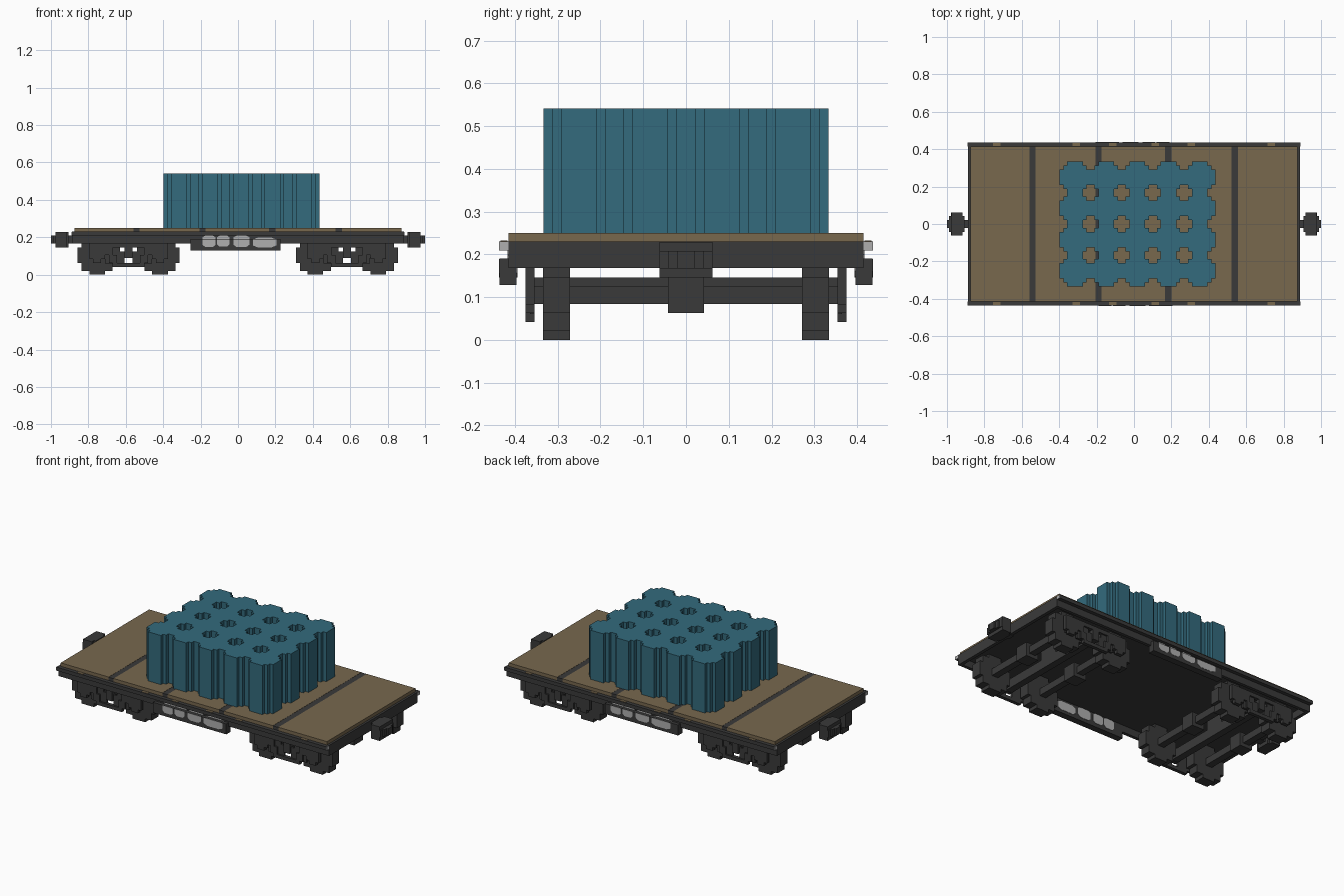
import bpy, bmesh, math
from mathutils import Vector

if "Cube" in bpy.data.objects:
    bpy.data.objects.remove(bpy.data.objects["Cube"], do_unlink=True)

V = 2 / 96  # size of one block step


def material(name, rgb):
    m = bpy.data.materials.new(name)
    m.use_nodes = True
    m.diffuse_color = (*rgb, 1)
    b = m.node_tree.nodes["Principled BSDF"]
    b.inputs["Base Color"].default_value = (*rgb, 1)
    b.inputs["Roughness"].default_value = 0.9
    return m


DARK = material("dark iron", (0.042, 0.042, 0.042))
BROWN = material("brown planks", (0.188, 0.138, 0.076))
TEAL = material("teal load", (0.033, 0.145, 0.205))
GREY = material("pale grey paint", (0.43, 0.43, 0.43))


def finish(name, bm, mat):
    bmesh.ops.recalc_face_normals(bm, faces=bm.faces)
    me = bpy.data.meshes.new(name)
    bm.to_mesh(me)
    bm.free()
    me.materials.append(mat)
    ob = bpy.data.objects.new(name, me)
    bpy.context.collection.objects.link(ob)
    return ob


def add_box(bm, x0, x1, y0, y1, z0, z1):
    vs = bmesh.ops.create_cube(bm, size=1)["verts"]
    lo, hi = Vector((x0, y0, z0)), Vector((x1, y1, z1))
    for v in vs:
        v.co = Vector([(lo[i] + hi[i]) / 2 + v.co[i] * (hi[i] - lo[i]) for i in range(3)])


def boxes(name, mat, *items):
    bm = bmesh.new()
    for it in items:
        add_box(bm, *it)
    return finish(name, bm, mat)


def span(s, a, b):
    """Range a..b on the side given by sign s."""
    return sorted((s * a, s * b))


def stepped(quarter):
    """Mirror a quarter outline (top to side) into a closed stepped outline."""
    q = [Vector(p) for p in quarter]
    right = q + [Vector((p.x, -p.y)) for p in reversed(q)]
    return right + [Vector((-p.x, p.y)) for p in reversed(right)]


def extrude(bm, faces, depth):
    ext = bmesh.ops.extrude_face_region(bm, geom=faces, use_keep_orig=True)
    vs = [g for g in ext["geom"] if isinstance(g, bmesh.types.BMVert)]
    bmesh.ops.translate(bm, verts=vs, vec=depth)


def add_prism(bm, outline, place, depth):
    extrude(bm, [bm.faces.new([bm.verts.new(place(p)) for p in outline])], depth)


# Hollow underframe: floor plate and beams around the edge
boxes("floor_plate", DARK, (-0.888, 0.888, -0.415, 0.415, 0.21, 0.23))
boxes("end_beams", DARK, *[(*span(s, 0.868, 0.888), -0.415, 0.415, 0.168, 0.23) for s in (-1, 1)])

PATCHES = ((-0.19, -0.12, 0.148, 0.212), (-0.112, -0.045, 0.150, 0.212),
           (-0.025, 0.062, 0.148, 0.212), (0.08, 0.205, 0.146, 0.198))
for s, side in ((-1, "right"), (1, "left")):
    boxes(side + "_beam", DARK, (-0.888, 0.888, *span(s, 0.396, 0.415), 0.168, 0.23))
    boxes(side + "_rail", DARK, (-0.888, 0.888, *span(s, 0.414, 0.437), 0.209, 0.23))
    boxes(side + "_rail_caps", GREY, *[(*span(e, 0.887, 0.89), *span(s, 0.415, 0.437), 0.209, 0.229)
                                       for e in (-1, 1)])
    boxes(side + "_stake_tops", BROWN, *[(x - 0.02, x + 0.02, *span(s, 0.418, 0.434), 0.228, 0.232)
                                         for x in (-0.735, -0.31, -0.113, 0.113, 0.305, 0.735)])
    # Central side sill with pale painted patches outside and inside
    boxes(side + "_sill", DARK, (-0.253, 0.228, *span(s, 0.396, 0.436), 0.128, 0.19))
    bm = bmesh.new()
    for x0, x1, z0, z1 in PATCHES:
        cx, cz, hx, hz = (x0 + x1) / 2, (z0 + z1) / 2, (x1 - x0) / 2, (z1 - z0) / 2
        q = stepped([(hx * 0.6, hz), (hx, hz * 0.6)])
        for y, top in ((0.394, 0.209), (0.414, 0.209), (0.434, 0.189)):
            add_prism(bm, q, lambda p: (-s * (cx + p.x), s * y, min(cz + p.y, top)), (0, s * 0.0035, 0))
    finish(side + "_sill_patches", bm, GREY)

# Plank deck split by flush dark cross strips
seams = [(-0.56, -0.527), (-0.207, -0.173), (0.165, 0.2), (0.52, 0.556)]
edges = [-0.875] + [x for pair in seams for x in pair] + [0.875]
boxes("deck_planks", BROWN, *[(edges[i], edges[i + 1], -0.415, 0.415, 0.229, 0.25) for i in range(0, 10, 2)])
boxes("deck_seams", DARK, *[(a, b, -0.415, 0.415, 0.229, 0.249) for a, b in seams])

# Load of packed stepped columns: a block grid with the column corners cut out
bm = bmesh.new()
NX, NY = 5 * 8, 4 * 8
verts = [[bm.verts.new((0.018 + (i - NX / 2) * V, (j - NY / 2) * V, 0.249)) for j in range(NY + 1)]
         for i in range(NX + 1)]
for i in range(NX):
    for j in range(NY):
        if min(i % 8, 7 - i % 8) + min(j % 8, 7 - j % 8) > 1:
            bm.faces.new((verts[i][j], verts[i + 1][j], verts[i + 1][j + 1], verts[i][j + 1]))
bmesh.ops.delete(bm, geom=[v for v in bm.verts if not v.link_faces], context='VERTS')
extrude(bm, bm.faces[:], (0, 0, 26 * V - 0.249))
finish("load_columns", bm, TEAL)

# Bogies: wheels, axles, bolster and side frames
wheel = stepped([(2 * V, 5 * V), (2 * V, 4 * V), (4 * V, 4 * V), (4 * V, 2 * V), (5 * V, 2 * V)])
for bx, end in ((-0.585, "rear"), (0.582, "front")):
    axles = (bx - 0.168, bx + 0.168)
    bm = bmesh.new()
    for ax in axles:
        for y0 in (-0.335, 0.271):
            add_prism(bm, wheel, lambda p: (ax + p.x, y0, 5 * V + p.y), (0, 0.064, 0))
    finish(end + "_wheels", bm, DARK)

    boxes(end + "_axles", DARK,
          *[(ax - V, ax + V, -0.36, 0.36, 4 * V, 6 * V) for ax in axles],
          *[(ax - 2 * V, ax + 2 * V, -2 * V, 2 * V, 3 * V, 7 * V) for ax in axles])
    boxes(end + "_bolster", DARK,
          (bx - V, bx + V, -0.36, 0.36, 0.09, 7 * V),
          (bx - V, bx + V, -0.06, 0.06, 0.14, 0.212))

    bm = bmesh.new()
    for s in (-1, 1):
        inner, outer = span(s, 0.354, 0.365), span(s, 0.354, 0.375)
        add_box(bm, bx - 0.21, bx + 0.21, *outer, 7 * V, 0.17)            # top bar
        add_box(bm, bx - 0.18, bx + 0.18, *inner, 0.09, 6 * V)            # middle bar
        add_box(bm, bx - 0.085, bx + 0.085, *outer, 0.042, 0.063)         # bottom bar
        add_box(bm, bx - V, bx + V, *outer, 0.088, 7 * V)                 # centre post
        for d in (-1, 1):
            def part(a, b, ys, z0, z1):
                add_box(bm, *sorted((bx + d * a, bx + d * b)), *ys, z0, z1)
            part(0.021, 0.125, inner, 0.06, 0.106)
            part(0.045, 0.13, inner, 0.1, 0.15)
            part(0.062, 0.105, outer, 0.063, 0.106)
            part(0.083, 0.126, outer, 0.104, 0.15)
            part(0.126, 0.21, outer, 0.083, 0.15)                         # axle box
            part(0.147, 0.19, outer, 0.063, 0.15)
    finish(end + "_side_frames", bm, DARK)

# Couplers at both ends
drum = stepped([(0.5 * V, 3 * V), (1.5 * V, 3 * V), (1.5 * V, 2 * V), (2 * V, 2 * V), (2 * V, V), (2.5 * V, V)])
for s, end in ((-1, "rear"), (1, "front")):
    bm = bmesh.new()
    cx = s * (1 - 2.5 * V)
    add_prism(bm, drum, lambda p: (cx + p.x, p.y, 8 * V), (0, 0, 2 * V))
    for z0, z1 in ((7 * V, 8 * V), (10 * V, 11 * V)):
        add_box(bm, *span(s, 0.917, 0.975), -3 * V, 3 * V, z0, z1)
        add_box(bm, *span(s, 0.905, 0.975), -2 * V, 2 * V, z0, z1)
    add_box(bm, *span(s, 0.86, 0.94), -V, V, 8 * V, 10 * V)
    finish(end + "_coupler", bm, DARK)
